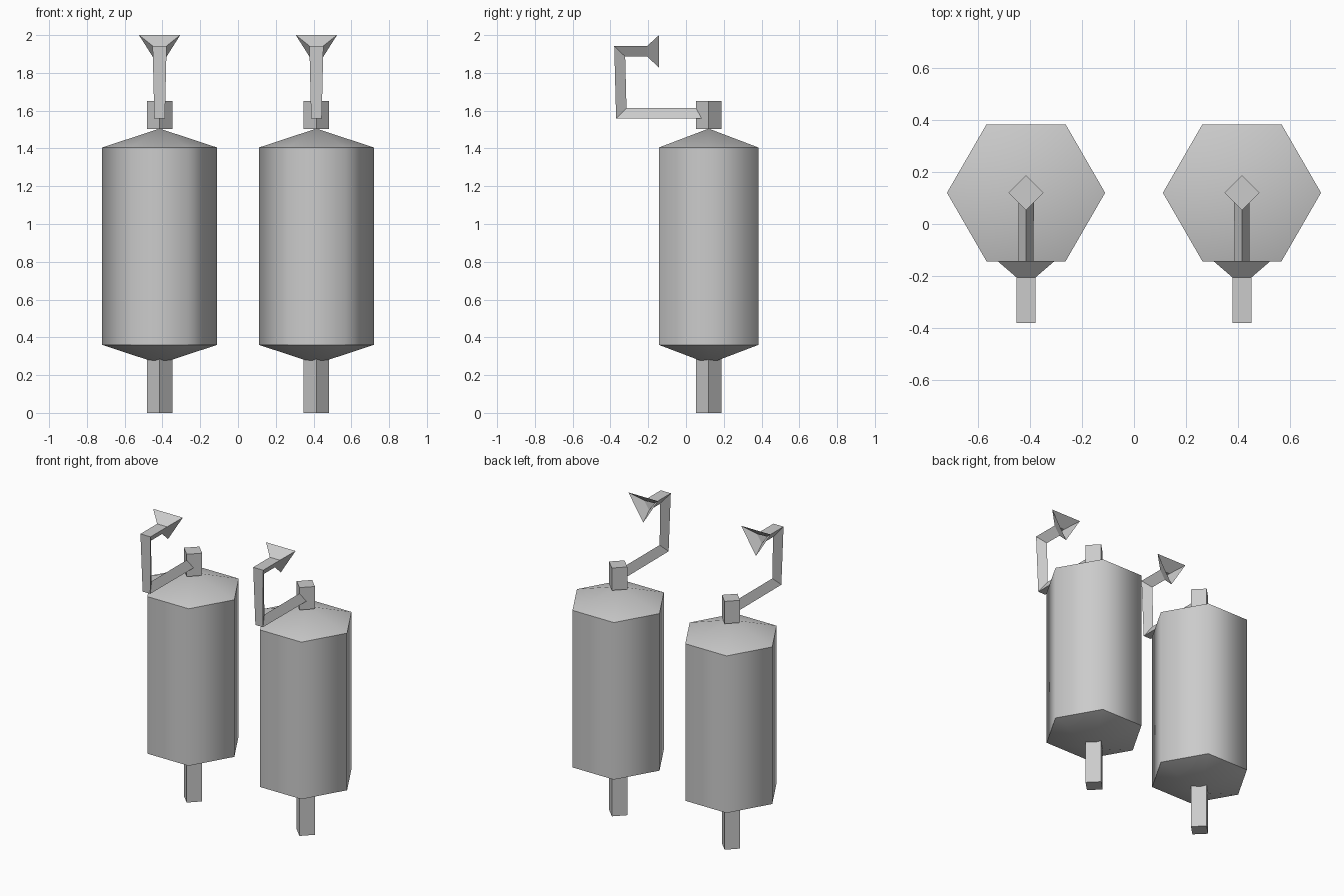
import bpy, bmesh, math
from mathutils import Vector

if "Cube" in bpy.data.objects:
    bpy.data.objects.remove(bpy.data.objects["Cube"], do_unlink=True)

grey = bpy.data.materials.new("plain_grey")
grey.use_nodes = True
COLOUR = (0.6, 0.6, 0.6, 1)
grey.diffuse_color = COLOUR
grey.node_tree.nodes["Principled BSDF"].inputs["Base Color"].default_value = COLOUR

CENTRE_Y = 0.12


def loft(name, rings, x, cap_start=True, cap_end=True, smooth_angle=None):
    """Skin a list of equal-sized rings; a one-point ring makes an apex."""
    bm = bmesh.new()
    loops = [[bm.verts.new(p) for p in ring] for ring in rings]
    for a, b in zip(loops, loops[1:]):
        n = max(len(a), len(b))
        for i in range(n):
            j = (i + 1) % n
            quad = [a[i % len(a)], a[j % len(a)], b[j % len(b)], b[i % len(b)]]
            bm.faces.new(list(dict.fromkeys(quad)))
    for cap, loop in ((cap_start, loops[0]), (cap_end, loops[-1])):
        if cap and len(loop) > 2:
            bm.faces.new(loop)
    bmesh.ops.recalc_face_normals(bm, faces=bm.faces)
    mesh = bpy.data.meshes.new(name)
    bm.to_mesh(mesh)
    bm.free()
    mesh.materials.append(grey)
    obj = bpy.data.objects.new(name, mesh)
    obj.location = (x, CENTRE_Y, 0)
    bpy.context.collection.objects.link(obj)
    if smooth_angle:
        bpy.ops.object.select_all(action="DESELECT")
        obj.select_set(True)
        bpy.context.view_layer.objects.active = obj
        bpy.ops.object.shade_smooth_by_angle(angle=math.radians(smooth_angle))
    return obj


def polygon(sides, radius, z):
    if radius == 0:
        return [(0, 0, z)]
    return [(radius * math.cos(math.tau * i / sides),
             radius * math.sin(math.tau * i / sides), z) for i in range(sides)]


def triangle(outer, inner, half_width):
    """Flat edge on the outside of the bend, point on the inside; (y, z) pairs."""
    oy, oz = outer
    iy, iz = inner
    return [(-half_width, oy - CENTRE_Y, oz),
            (half_width, oy - CENTRE_Y, oz),
            (0, iy - CENTRE_Y, iz)]


for side, x in (("right", -0.415), ("left", 0.415)):
    # Hexagonal tank with shallow pointed ends
    loft(f"{side}_tank",
         [polygon(6, r, z) for r, z in
          ((0, 0.26), (0.304, 0.36), (0.304, 1.405), (0, 1.505))],
         x, smooth_angle=65)

    # Square posts set corner-on
    for part, low, high in (("lower_post", 0, 0.29), ("upper_post", 1.503, 1.652)):
        loft(f"{side}_{part}", [polygon(4, 0.067, z) for z in (low, high)], x)

    # Bent three-sided pipe flaring into an open funnel
    loft(f"{side}_pipe_and_funnel",
         [triangle((0.1, 1.558), (0.1, 1.613), 0.03),
          triangle((-0.37, 1.558), (-0.315, 1.613), 0.028),
          triangle((-0.38, 1.943), (-0.322, 1.886), 0.037),
          triangle((-0.205, 1.943), (-0.205, 1.886), 0.037),
          triangle((-0.143, 2.0), (-0.143, 1.828), 0.109)],
         x, cap_end=False)
